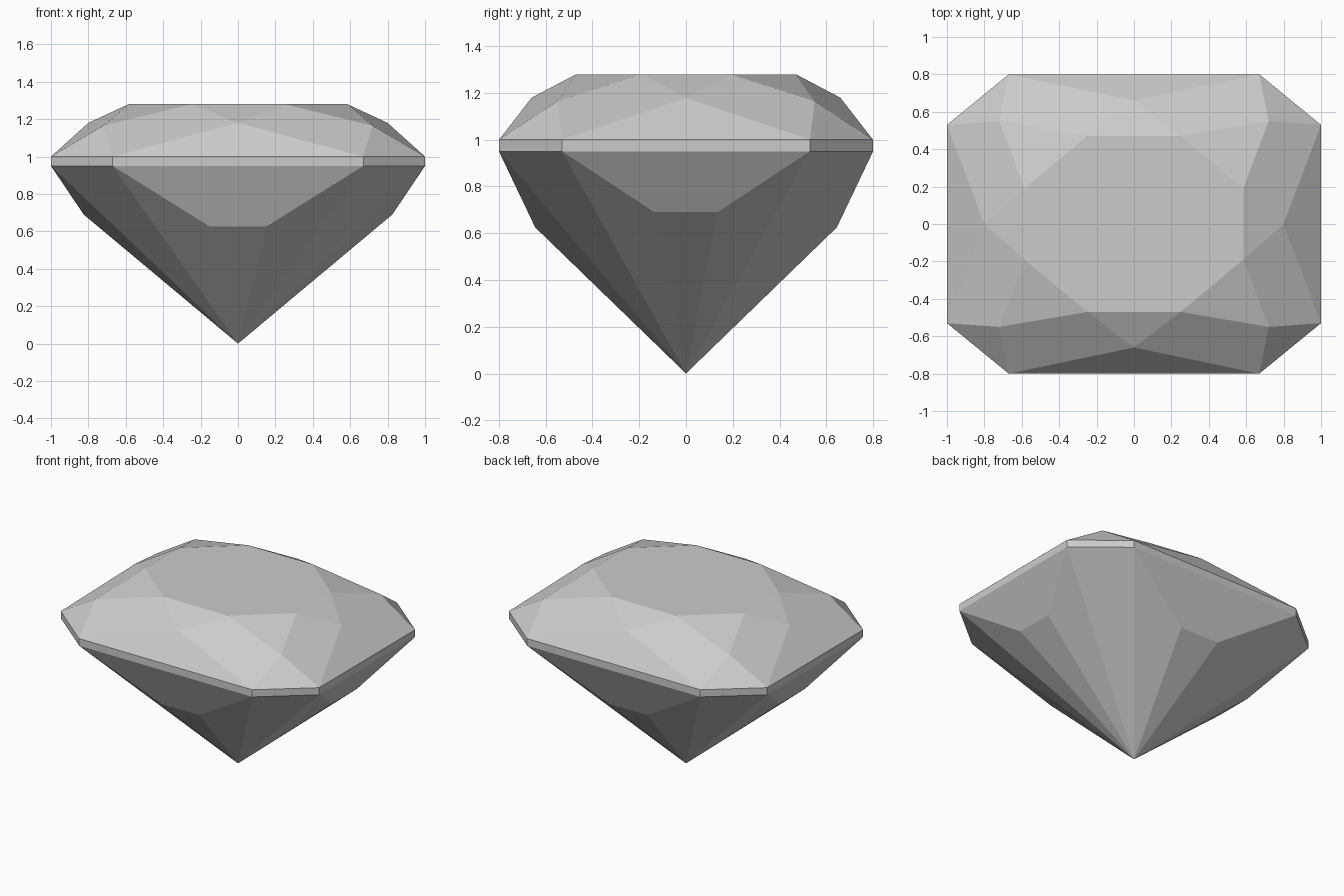
import bpy
import bmesh

cube = bpy.data.objects.get("Cube")
if cube:
    bpy.data.objects.remove(cube, do_unlink=True)

grey = bpy.data.materials.new("gem grey")
grey.use_nodes = True
colour = (0.6, 0.6, 0.6, 1)
grey.diffuse_color = colour
grey.node_tree.nodes["Principled BSDF"].inputs["Base Color"].default_value = colour

bm = bmesh.new()


def octagon(a, b, z):
    """Eight corners anticlockwise: a lies beside the x sides, b beside the y sides."""
    ring = []
    for sx, sy in ((1, 1), (-1, 1), (-1, -1), (1, -1)):
        pair = [a, b] if sx * sy > 0 else [b, a]
        ring += [bm.verts.new((sx * x, sy * y, z)) for x, y in pair]
    return ring


# Flat top, girdle band and the lower break of the pavilion
table = octagon((0.585, 0.19), (0.25, 0.47), 1.28)
upper = octagon((1, 0.53), (0.67, 0.8), 1.0)
lower = octagon((1, 0.53), (0.67, 0.8), 0.95)
break_ring = octagon((0.825, 0.135), (0.15, 0.645), 0.69)
for v in break_ring:
    if abs(v.co.y) > 0.5:
        v.co.z = 0.625
tip = bm.verts.new((0, 0, 0))

# Crown points, one in the middle of each side
crown = [bm.verts.new(p) for p in (
    (0.8, 0, 1.18), (0.72, 0.55, 1.165), (0, 0.66, 1.18), (-0.72, 0.55, 1.165),
    (-0.8, 0, 1.18), (-0.72, -0.55, 1.165), (0, -0.66, 1.18), (0.72, -0.55, 1.165))]

bm.faces.new(table)
for i in range(8):
    j, k = i - 1, (i + 1) % 8
    # Crown: star, kite and girdle facets
    bm.faces.new((table[j], crown[i], table[i]))
    bm.faces.new((table[i], crown[i], upper[i], crown[k]))
    bm.faces.new((crown[i], upper[j], upper[i]))
    # Girdle band
    bm.faces.new((upper[j], lower[j], lower[i], upper[i]))
    # Pavilion: side facets or long corner facets, then the slivers to the tip
    if i % 2 == 0:
        bm.faces.new((lower[j], break_ring[j], break_ring[i], lower[i]))
        bm.faces.new((break_ring[j], tip, break_ring[i]))
    else:
        bm.faces.new((lower[j], tip, lower[i]))
    bm.faces.new((lower[i], break_ring[i], tip))

bmesh.ops.recalc_face_normals(bm, faces=bm.faces)
mesh = bpy.data.meshes.new("cut_gem")
bm.to_mesh(mesh)
bm.free()
mesh.materials.append(grey)
gem = bpy.data.objects.new("cut_gem", mesh)
bpy.context.collection.objects.link(gem)
